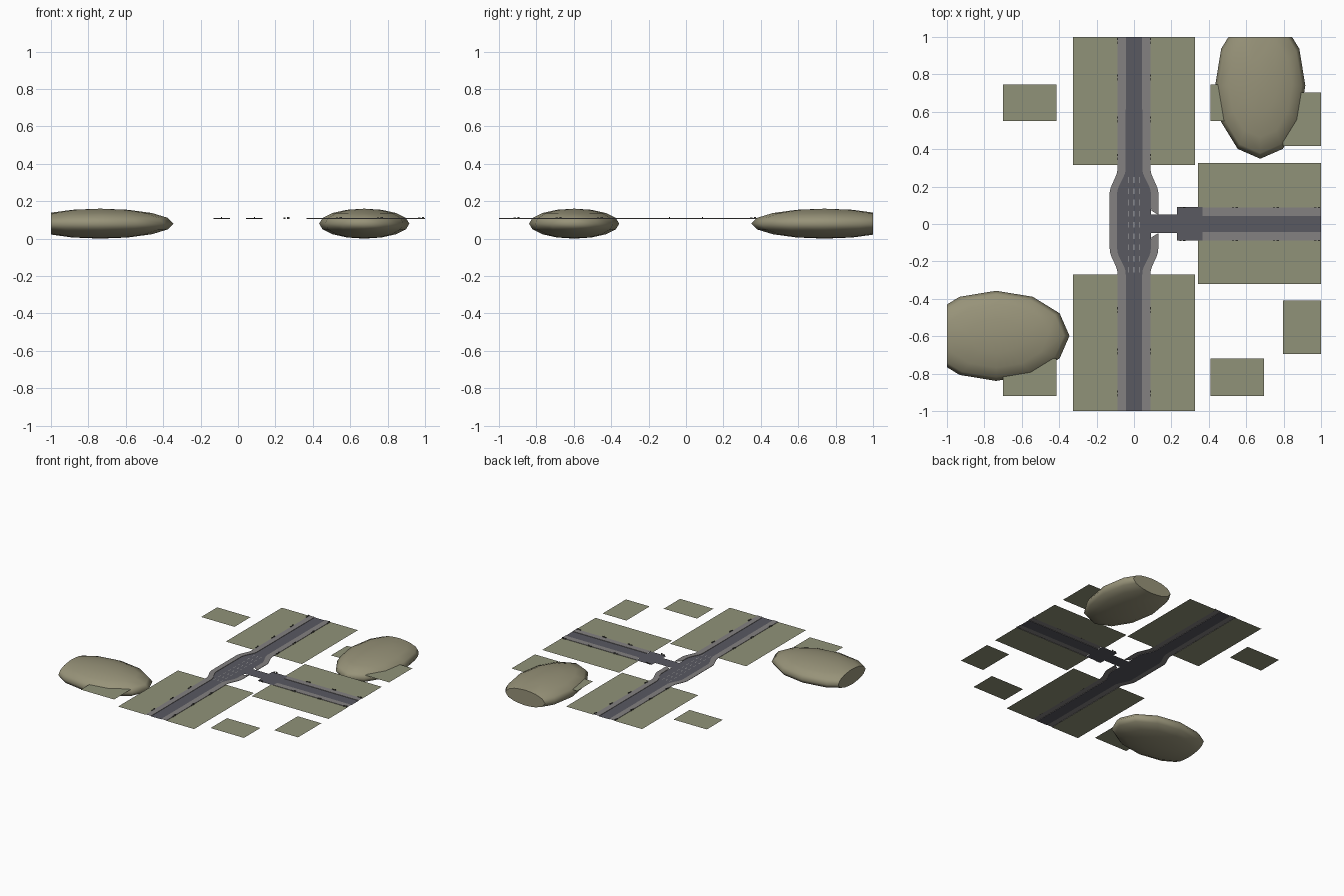
import bpy, bmesh, math
from mathutils import Vector

if "Cube" in bpy.data.objects:
    bpy.data.objects.remove(bpy.data.objects["Cube"])

Z = 0.106        # ground level
KERB = 0.003     # pavement height above the road


def mat(name, r, g, b):
    m = bpy.data.materials.new(name)
    m.diffuse_color = (r, g, b, 1)
    m.use_nodes = True
    m.node_tree.nodes["Principled BSDF"].inputs["Base Color"].default_value = m.diffuse_color
    return m


GRASS = mat("grass", 0.28, 0.29, 0.19)
EARTH = mat("earth", 0.31, 0.29, 0.19)
ROAD = mat("asphalt", 0.10, 0.10, 0.12)
PAVE = mat("pavement", 0.23, 0.22, 0.22)
PAINT = mat("paint", 0.45, 0.45, 0.45)
DARK = mat("dark_metal", 0.07, 0.07, 0.06)


def finish(bm, name, m):
    bmesh.ops.recalc_face_normals(bm, faces=bm.faces)
    me = bpy.data.meshes.new(name)
    bm.to_mesh(me)
    bm.free()
    me.materials.append(m)
    ob = bpy.data.objects.new(name, me)
    bpy.context.collection.objects.link(ob)
    return ob


def sheets(name, rects, z, m):
    """Flat rectangles (x0, x1, y0, y1) facing up."""
    me = bpy.data.meshes.new(name)
    vs, fs = [], []
    for x0, x1, y0, y1 in rects:
        n = len(vs)
        vs += [(x0, y0, z), (x1, y0, z), (x1, y1, z), (x0, y1, z)]
        fs.append((n, n + 1, n + 2, n + 3))
    me.from_pydata(vs, [], fs)
    me.materials.append(m)
    ob = bpy.data.objects.new(name, me)
    bpy.context.collection.objects.link(ob)


def ribbon(name, sections, m):
    """Open surface lofted through rows of points."""
    n = len(sections[0])
    vs = [p for s in sections for p in s]
    fs = [(i * n + j, i * n + j + 1, (i + 1) * n + j + 1, (i + 1) * n + j)
          for i in range(len(sections) - 1) for j in range(n - 1)]
    bm = bmesh.new()
    bv = [bm.verts.new(p) for p in vs]
    for f in fs:
        bm.faces.new([bv[k] for k in f])
    for f in bm.faces:
        f.normal_update()
    ob = finish(bm, name, m)
    if sum(p.normal.z for p in ob.data.polygons) < 0:
        ob.data.flip_normals()


def bulge(y):
    """0 on the straight road, 1 at the widened junction."""
    t = min(1, max(0, (0.28 - abs(y - 0.015)) / 0.13))
    return t * t * (3 - 2 * t)


def rows(a, b):
    mid = [-0.27 + 0.02 * i for i in range(29)]
    return [a] + [y for y in mid if a + 0.005 < y < b - 0.005] + [b]


# main road, wide at the junction
def inner(y):
    return 0.044 + 0.046 * bulge(y)


def outer(y):
    return 0.088 + 0.042 * bulge(y)


ribbon("main_road", [[(-inner(y), y, Z), (inner(y), y, Z)] for y in rows(-1, 1)], ROAD)


# raised pavements beside the main road, with rounded corners at the side road
def kerb_row(y, side):
    xi, xo = inner(y), outer(y)
    if side > 0 and abs(y) < 0.09:
        c = (0.09 - abs(y)) / 0.04
        xi += 0.038 * (1 - math.sqrt(max(0, 1 - min(1, c) ** 2)))
    return [(side * xi, y, Z), (side * xi, y, Z + KERB),
            (side * xo, y, Z + KERB), (side * xo, y, Z)]


ribbon("left_pavement", [kerb_row(y, -1) for y in rows(-1, 1)], PAVE)
ribbon("right_pavement_front", [kerb_row(y, 1) for y in rows(-1, -0.05)], PAVE)
ribbon("right_pavement_back", [kerb_row(y, 1) for y in rows(0.05, 1)], PAVE)

# side road and its crossing block
sheets("side_road", [(0.09, 0.23, -0.047, 0.05), (0.23, 0.365, -0.088, 0.09),
                     (0.365, 1, -0.044, 0.044)], Z, ROAD)
for s, side in ((-1, "front"), (1, "back")):
    ribbon("side_road_pavement_" + side,
           [[(x, s * 0.044, Z), (x, s * 0.044, Z + KERB),
             (x, s * 0.088, Z + KERB), (x, s * 0.088, Z)] for x in (0.365, 1)], PAVE)

# lane dashes at the junction
sheets("lane_dashes", [(x - 0.0015, x + 0.0015, -0.26 + 0.06 * i, -0.23 + 0.06 * i)
                       for x in (-0.03, 0, 0.03) for i in range(9)], Z + 0.001, PAINT)

# grass beside the roads, and loose plots
e = 0.088
sheets("verges", [(-0.325, -e, 0.315, 1), (e, 0.325, 0.315, 1),
                  (-0.325, -e, -1, -0.27), (e, 0.325, -1, -0.27),
                  (0.343, 1, e, 0.327), (0.343, 1, -0.322, -e)], Z, GRASS)
sheets("plots", [(-0.7, -0.415, 0.55, 0.745), (0.41, 0.7, 0.55, 0.745),
                 (0.797, 1, 0.417, 0.702), (0.797, 1, -0.695, -0.41),
                 (0.41, 0.695, -0.92, -0.72), (-0.7, -0.415, -0.92, -0.72)], Z, GRASS)


# rounded hills, cut flat at the edge of the map
def hill(name, centre, radii, cut, normal):
    bm = bmesh.new()
    bmesh.ops.create_uvsphere(bm, u_segments=12, v_segments=8, radius=1)
    for v in bm.verts:
        v.co = Vector([c + r * k for c, r, k in zip(centre, radii, v.co)])
    for f in bm.faces:
        f.smooth = True
    g = bm.verts[:] + bm.edges[:] + bm.faces[:]
    res = bmesh.ops.bisect_plane(bm, geom=g, plane_co=cut, plane_no=normal, clear_outer=True)
    rim = [x for x in res["geom_cut"] if isinstance(x, bmesh.types.BMEdge)]
    cap = bmesh.ops.contextual_create(bm, geom=rim)
    for f in cap["faces"]:
        f.smooth = False
    finish(bm, name, EARTH)


hill("hill_front_left", (-0.737, -0.598, 0.08), (0.392, 0.241, 0.08), (-1, 0, 0), (-1, 0, 0))
hill("hill_back_right", (0.675, 0.741, 0.08), (0.241, 0.392, 0.08), (0, 1, 0), (0, 1, 0))

# small street fittings in pairs along the pavements
bm = bmesh.new()


def fitting(x, y, along_x):
    for d, h in ((-0.011, 0.007), (0.009, 0.01)):
        res = bmesh.ops.create_cube(bm, size=1)
        cx, cy = (x + d, y) if along_x else (x, y + d)
        sx, sy = (0.012, 0.006) if along_x else (0.006, 0.012)
        for v in res["verts"]:
            v.co = Vector((cx + sx * v.co.x, cy + sy * v.co.y, Z + h / 2 + h * v.co.z))


for s in (-1, 1):
    for y in (0.98, 0.785, 0.56, 0.36, -0.46, -0.68, -0.905):
        fitting(s * 0.089, y, False)
    for x in (0.26, 0.54, 0.76, 0.98):
        fitting(x, s * 0.089, True)
finish(bm, "street_fittings", DARK)
